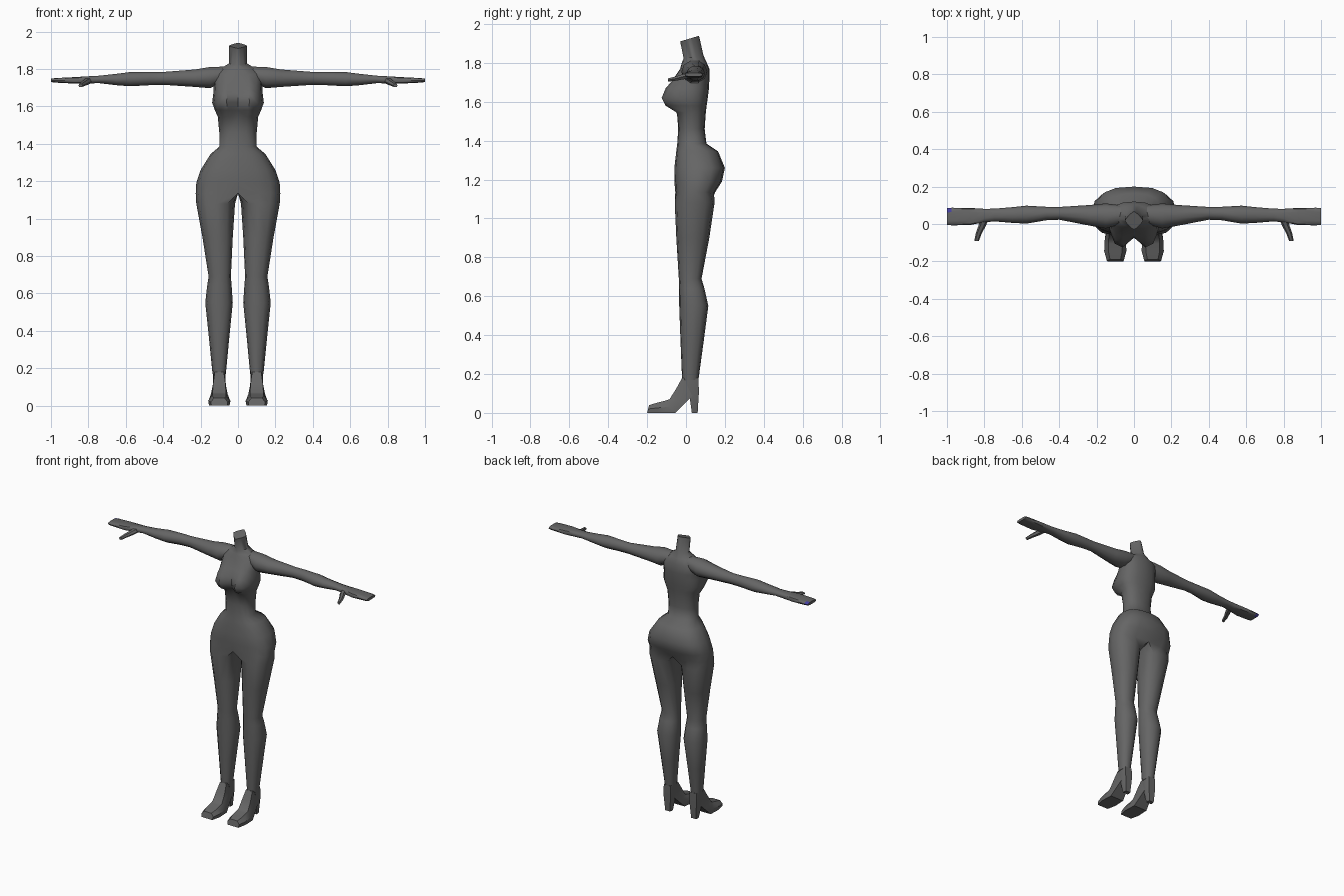
import bpy, bmesh, math
from mathutils import Vector

if "Cube" in bpy.data.objects:
    bpy.data.objects.remove(bpy.data.objects["Cube"])


def material(name, rgb):
    m = bpy.data.materials.new(name)
    m.diffuse_color = (*rgb, 1)
    m.use_nodes = True
    m.node_tree.nodes["Principled BSDF"].inputs["Base Color"].default_value = m.diffuse_color
    return m


GREY = material("dark grey", (0.13, 0.13, 0.13))
BLUE = material("blue", (0.06, 0.05, 0.35))


def power(v, p):
    return math.copysign(abs(v) ** p, v)


def finish(name, bm, angle=50):
    bmesh.ops.remove_doubles(bm, verts=bm.verts, dist=0.0005)
    bmesh.ops.recalc_face_normals(bm, faces=bm.faces)
    me = bpy.data.meshes.new(name)
    bm.to_mesh(me)
    bm.free()
    me.materials.append(GREY)
    me.materials.append(BLUE)
    ob = bpy.data.objects.new(name, me)
    bpy.context.collection.objects.link(ob)
    bpy.ops.object.select_all(action='DESELECT')
    ob.select_set(True)
    bpy.context.view_layer.objects.active = ob
    bpy.ops.object.shade_smooth_by_angle(angle=math.radians(angle))
    return ob


def loft(bm, rings, closed=True, cap_start=True, cap_end=True):
    rows = [[bm.verts.new(p) for p in r] for r in rings]
    n = len(rows[0])
    for a, b in zip(rows, rows[1:]):
        for i in range(n if closed else n - 1):
            j = (i + 1) % n
            bm.faces.new((a[i], a[j], b[j], b[i]))
    if cap_start:
        bm.faces.new(rows[0])
    if cap_end:
        bm.faces.new(rows[-1])


# Torso half rings: z, half width, front y, back y, roundness, tilt, bust depth
TORSO = [
    (1.925, .048, -.03, .067, 1.6, .3, 0),
    (1.83, .048, -.012, .09, 1.4, .15, 0),
    (1.805, .09, -.02, .105, 1.1, 0, 0),
    (1.77, .135, -.03, .12, .9, 0, 0),
    (1.71, .13, -.05, .12, .85, 0, .025),
    (1.67, .132, -.06, .118, .85, 0, .05),
    (1.62, .138, -.063, .112, .85, 0, .068),
    (1.58, .124, -.055, .106, .85, 0, .055),
    (1.545, .108, -.045, .102, .85, 0, .008),
    (1.46, .10, -.04, .096, .85, 0, 0),
    (1.385, .10, -.045, .105, .85, 0, 0),
    (1.345, .147, -.05, .165, .8, 0, 0),
    (1.26, .20, -.06, .20, .75, 0, 0),
    (1.19, .223, -.06, .185, .75, 0, 0),
    (1.135, .226, -.055, .15, .75, 0, 0),
]
BUST = (.15, 1, .95, .35, 0, 0, 0, 0, 0)

# Leg rings: z, inner x, outer x, front y, back y
LEG = [
    (1.08, .016, .223, -.058, .147),
    (.90, .028, .19, -.05, .12),
    (.69, .038, .157, -.037, .08),
    (.64, .034, .165, -.035, .095),
    (.55, .028, .175, -.035, .115),
    (.36, .047, .155, -.028, .09),
    (.17, .065, .136, -.02, .064),
]


def torso_ring(s, z, w, yf, yb, p, tilt, bust):
    ym, d, pts = (yf + yb) / 2, (yb - yf) / 2, []
    for i in range(9):
        a = math.radians(-90 + 22.5 * i)
        x = 0 if i in (0, 8) else w * power(math.cos(a), p)
        y = ym + d * power(math.sin(a), p)
        pts.append((s * x, y - bust * BUST[i], z + tilt * (y - ym)))
    return pts


def leg_ring(s, z, xi, xo, yf, yb):
    # nine outer points followed by three inner-thigh points
    angles = [-125 + 31.25 * i for i in range(9)] + [152.5, 180, 207.5]
    pts = []
    for a in map(math.radians, angles):
        pts.append((s * ((xi + xo) / 2 + (xo - xi) / 2 * power(math.cos(a), .9)),
                    (yf + yb) / 2 + (yb - yf) / 2 * power(math.sin(a), .9), z))
    return pts


# Body: torso and legs share one skin, split at the crotch line
bm = bmesh.new()
for s in (1, -1):
    rings = [torso_ring(s, *r) for r in TORSO]
    loft(bm, rings, closed=False, cap_end=False)
    hip = rings[-1]
    crotch = [(0, hip[8][1] + (hip[0][1] - hip[8][1]) * t, 1.135) for t in (.25, .5, .75)]
    loft(bm, [hip + crotch] + [leg_ring(s, *r) for r in LEG], cap_start=False)
finish("body", bm, 60)

# Arm rings: x, centre y, half depth, low z, high z, squareness
ARM = [
    (.07, .05, .05, 1.73, 1.815, 1),
    (.15, .043, .067, 1.695, 1.814, 1),
    (.23, .046, .056, 1.702, 1.80, 1),
    (.40, .057, .034, 1.714, 1.786, 1),
    (.47, .056, .036, 1.712, 1.787, 1),
    (.575, .05, .048, 1.706, 1.786, 1),
    (.65, .048, .042, 1.712, 1.776, 1),
    (.745, .048, .034, 1.724, 1.765, .9),
    (.80, .045, .036, 1.722, 1.762, .75),
    (.88, .04, .046, 1.722, 1.757, .6),
    (.975, .04, .047, 1.727, 1.752, .6),
    (1.0, .04, .045, 1.73, 1.749, .6),
]


def arm_ring(s, x, yc, d, z0, z1, p):
    return [(s * x, yc + d * power(math.cos(a), p),
             (z0 + z1) / 2 + (z1 - z0) / 2 * power(math.sin(a), p))
            for a in (math.tau * i / 10 for i in range(10))]


# Thumb sections: centre x, y, z and half size
THUMB = [(.80, .025, 1.738, .022), (.812, -.01, 1.73, .02),
         (.83, -.05, 1.72, .016), (.842, -.092, 1.712, .012)]

for side, s in (("left", 1), ("right", -1)):
    bm = bmesh.new()
    loft(bm, [arm_ring(s, *r) for r in ARM])
    if s < 0:
        # small painted patch on the outer fingertip
        for f in bm.faces:
            c = f.calc_center_median()
            if c.x < -.97 and c.y > .06:
                f.material_index = 1
    finish(side + "_arm", bm)

    bm = bmesh.new()
    loft(bm, [[(s * (x + r * math.cos(a)), y, z + .8 * r * math.sin(a))
               for a in (math.tau * i / 6 for i in range(6))]
              for x, y, z, r in THUMB])
    finish(side + "_thumb", bm)

# Shoe sections: top (y, z), bottom (y, z), top half width, bottom half width
SHOE = [
    ((-.02, .18), (.064, .18), .024, .024),
    ((-.05, .125), (.045, .10), .032, .032),
    ((-.085, .07), (-.005, .05), .036, .042),
    ((-.105, .063), (-.055, 0), .036, .052),
    ((-.15, .052), (-.14, 0), .036, .055),
    ((-.19, .04), (-.20, 0), .028, .042),
]
HEEL = [
    ((.0, .17), (.065, .18), .03, .026),
    ((.018, .088), (.066, .10), .033, .026),
    ((.03, 0), (.06, 0), .02, .018),
]


def shoe_ring(s, top, bot, wt, wb):
    t, b = Vector((0, *top)), Vector((0, *bot))
    m = t.lerp(b, .5)
    wm = max(wt, wb) * 1.08
    return [(s * (.1 + x), p.y, p.z) for x, p in
            ((-wt, t), (wt, t), (wm, m), (wb, b), (-wb, b), (-wm, m))]


for side, s in (("left", 1), ("right", -1)):
    for part, table in (("shoe", SHOE), ("heel", HEEL)):
        bm = bmesh.new()
        loft(bm, [shoe_ring(s, *r) for r in table])
        finish(side + "_" + part, bm, 40)
